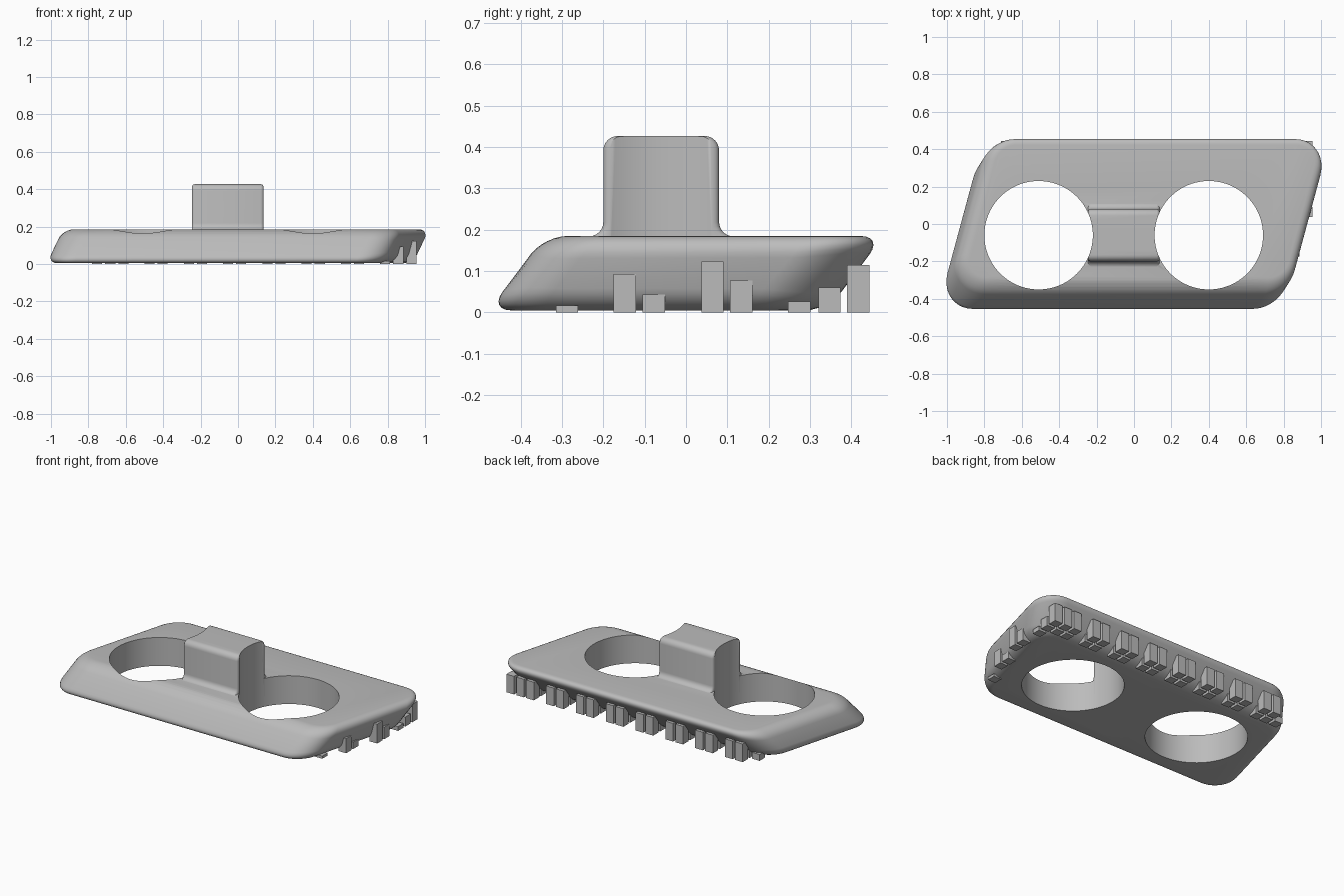
import bpy, bmesh, math
from mathutils import Vector

cube = bpy.data.objects.get("Cube")
if cube:
    bpy.data.objects.remove(cube)

grey = bpy.data.materials.new("plain_grey")
grey.use_nodes = True
grey.diffuse_color = (0.5, 0.5, 0.5, 1)
grey.node_tree.nodes["Principled BSDF"].inputs["Base Color"].default_value = (0.5, 0.5, 0.5, 1)


def rounded(corners, steps=10):
    """Fillet each (a, b, radius) corner of a closed polygon."""
    out = []
    for i, (a, b, r) in enumerate(corners):
        p = Vector((a, b))
        u = (Vector(corners[i - 1][:2]) - p).normalized()
        v = (Vector(corners[(i + 1) % len(corners)][:2]) - p).normalized()
        if r == 0:
            out.append(p)
            continue
        half = u.angle(v) / 2
        centre = p + (u + v).normalized() * r / math.sin(half)
        start = p + u * r / math.tan(half) - centre
        end = p + v * r / math.tan(half) - centre
        sweep = math.pi - 2 * half
        for k in range(steps + 1):
            t = k / steps
            d = (start * math.sin((1 - t) * sweep) + end * math.sin(t * sweep)) / math.sin(sweep)
            out.append(centre + d)
    return out


def finish(name, bm):
    bmesh.ops.recalc_face_normals(bm, faces=bm.faces)
    mesh = bpy.data.meshes.new(name)
    bm.to_mesh(mesh)
    bm.free()
    mesh.materials.append(grey)
    obj = bpy.data.objects.new(name, mesh)
    bpy.context.collection.objects.link(obj)
    return obj


def prism(name, lower, upper, bevel, segments):
    """Loft between two matching rings and round the rim edges."""
    bm = bmesh.new()
    a = [bm.verts.new(p) for p in lower]
    b = [bm.verts.new(p) for p in upper]
    caps = [bm.faces.new(a), bm.faces.new(b)]
    for i in range(len(a)):
        bm.faces.new((a[i - 1], a[i], b[i], b[i - 1]))
    bmesh.ops.recalc_face_normals(bm, faces=bm.faces)
    rim = [e for f in caps for e in f.edges]
    bmesh.ops.bevel(bm, geom=rim, offset=bevel, segments=segments, profile=0.5,
                    affect='EDGES', clamp_overlap=False)
    return finish(name, bm)


def combine(target, other, operation):
    mod = target.modifiers.new("combine", 'BOOLEAN')
    mod.object, mod.operation, mod.solver = other, operation, 'EXACT'
    bpy.context.view_layer.objects.active = target
    bpy.ops.object.modifier_apply(modifier=mod.name)
    bpy.data.objects.remove(other)


# Slanted plate: parallelogram outline leaning toward +x and +y
outline = rounded([(-1.0255, -0.41, 0.15), (0.8035, -0.41, 0.17),
                   (1.0255, 0.41, 0.15), (-0.8035, 0.41, 0.17)])
lean = Vector((0.0425, 0.0675))
plate = prism("plate",
              [(*(p - lean), 0.005) for p in outline],
              [(*(p + lean), 0.185) for p in outline], 0.055, 6)

# Raised handle with rounded top and flared foot
profile = rounded([(-0.27, 0.1, 0), (-0.27, 0.184, 0), (-0.2, 0.184, 0.035), (-0.2, 0.427, 0.035),
                   (0.08, 0.427, 0.035), (0.08, 0.184, 0.035), (0.15, 0.184, 0), (0.15, 0.1, 0)], 6)
handle = prism("handle",
               [(-0.247, *p) for p in profile],
               [(0.137, *p) for p in profile], 0.015, 3)
combine(plate, handle, 'UNION')

# Two round through holes, also scooping the handle sides
for x in (-0.51, 0.4):
    bm = bmesh.new()
    bmesh.ops.create_cone(bm, cap_ends=True, segments=96, radius1=0.29, radius2=0.29, depth=2)
    bmesh.ops.translate(bm, verts=bm.verts, vec=(x, -0.06, 0))
    cutter = finish("hole_cutter", bm)
    cutter.hide_render = True
    combine(plate, cutter, 'DIFFERENCE')

bpy.ops.object.select_all(action='DESELECT')
plate.select_set(True)
bpy.context.view_layer.objects.active = plate
bpy.ops.object.shade_smooth_by_angle(angle=math.radians(35))

# Support pegs on a regular grid under the back and left overhangs
PITCH, SIZE = 0.07, 0.054
pegs = []
for k in range(24):
    if k % 3 != 2 or k == 23:
        x = -0.71 + k * PITCH
        pegs += [(x, 0.39, 0.115), (x, 0.32, 0.06)]
pegs.append((-0.78, 0.32, 0.04))
pegs += [(0.76, -0.315, 0.017), (0.83, -0.175, 0.093), (0.83, -0.105, 0.043),
         (0.9, 0.037, 0.123), (0.9, 0.107, 0.077), (0.9, 0.247, 0.027)]
bm = bmesh.new()
for x, y, h in pegs:
    verts = bmesh.ops.create_cube(bm, size=1)["verts"]
    bmesh.ops.scale(bm, verts=verts, vec=(SIZE, SIZE, h))
    bmesh.ops.translate(bm, verts=verts, vec=(x + SIZE / 2, y + SIZE / 2, h / 2))
finish("support_pegs", bm)
